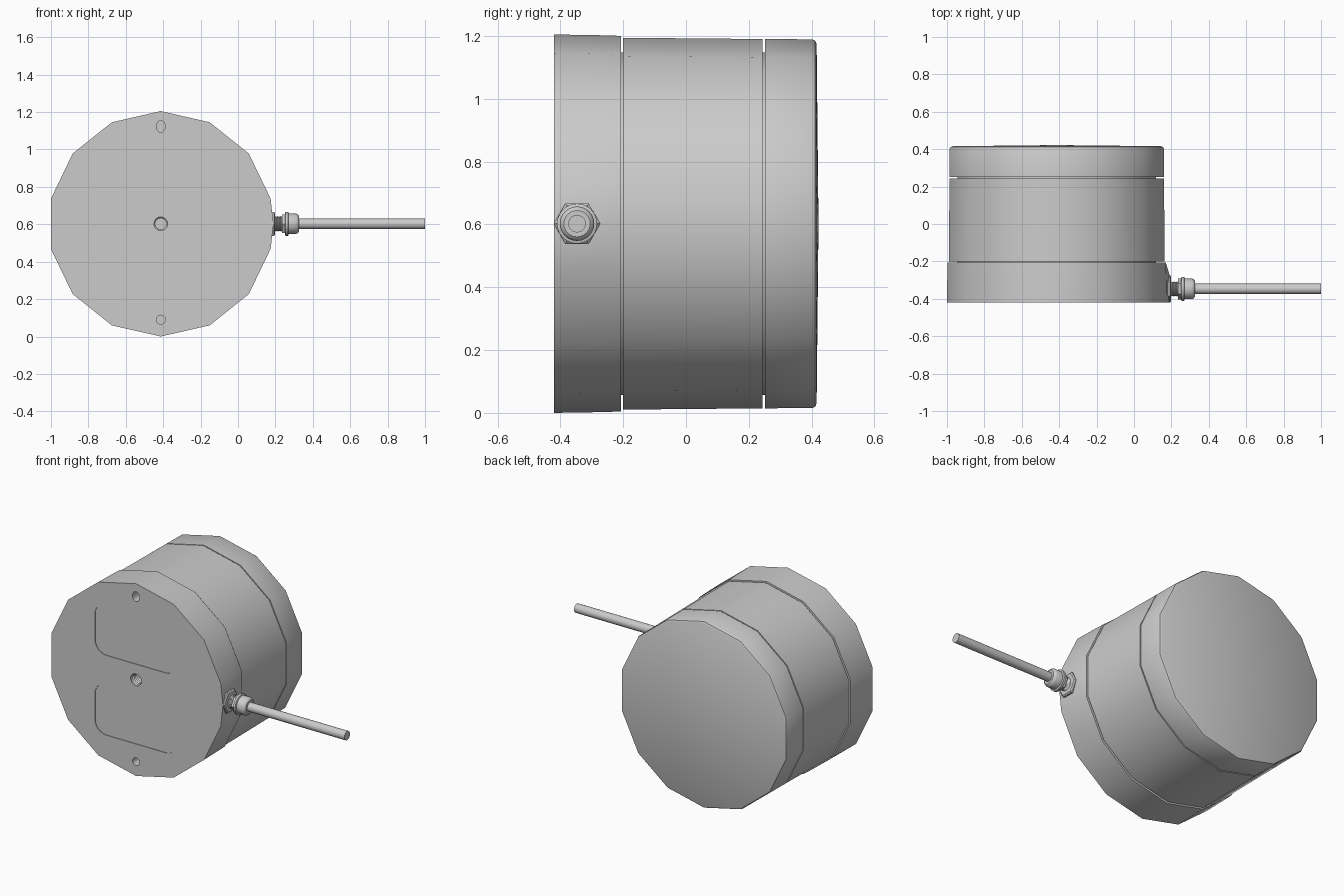
import bpy, bmesh, math
from mathutils import Vector

if "Cube" in bpy.data.objects:
    bpy.data.objects.remove(bpy.data.objects["Cube"], do_unlink=True)

X, Y, Z = Vector((1, 0, 0)), Vector((0, 1, 0)), Vector((0, 0, 1))
R = 0.6025                      # housing radius
CENTRE = Vector((-0.413, 0, R))
GLAND = Vector((0, -0.347, R))

grey = bpy.data.materials.new("grey_metal")
grey.use_nodes = True
grey.diffuse_color = (0.6, 0.6, 0.6, 1)
grey.node_tree.nodes["Principled BSDF"].inputs["Base Color"].default_value = (0.6, 0.6, 0.6, 1)


def finish(name, bm):
    bmesh.ops.remove_doubles(bm, verts=bm.verts, dist=1e-5)
    bmesh.ops.recalc_face_normals(bm, faces=bm.faces)
    mesh = bpy.data.meshes.new(name)
    bm.to_mesh(mesh)
    bm.free()
    mesh.materials.append(grey)
    obj = bpy.data.objects.new(name, mesh)
    bpy.context.collection.objects.link(obj)
    return obj


def lathe(profile, origin, axis, u, v, sides):
    """Closed solid from (position along axis, radius) points."""
    bm = bmesh.new()
    rings = []
    for pos, rad in profile:
        angles = [2 * math.pi * i / sides for i in range(sides)]
        rings.append([bm.verts.new(origin + axis * pos + (u * math.cos(a) + v * math.sin(a)) * rad)
                      for a in angles])
    for low, high in zip(rings, rings[1:]):
        for i in range(sides):
            j = (i + 1) % sides
            bm.faces.new((low[i], low[j], high[j], high[i]))
    for ring, (pos, rad) in ((rings[0], profile[0]), (rings[-1], profile[-1])):
        if rad > 0:
            bm.faces.new(ring)
    return bm


def housing(profile, sides=14, origin=CENTRE):
    return lathe(profile, origin, Y, Z, X, sides)


def gland(profile, sides=24):
    return lathe(profile, GLAND, X, Y, Z, sides)


def smooth(obj):
    bpy.ops.object.select_all(action='DESELECT')
    obj.select_set(True)
    bpy.context.view_layer.objects.active = obj
    bpy.ops.object.shade_smooth_by_angle(angle=math.radians(35))


def cut(target, cutter):
    mod = target.modifiers.new("cut", 'BOOLEAN')
    mod.operation = 'DIFFERENCE'
    mod.solver = 'EXACT'
    mod.object = cutter
    cutter.hide_render = True
    bpy.context.view_layer.objects.active = target
    bpy.ops.object.modifier_apply(modifier=mod.name)
    bpy.data.objects.remove(cutter, do_unlink=True)


# Front base, with the facet behind the cable swollen outwards
bm = housing([(-0.42, R), (-0.27, 0.6), (-0.207, 0.598)])
side = [e for e in bm.edges
        if all(v.co.x > 0.16 for v in e.verts)
        and abs(e.verts[0].co.y - e.verts[1].co.y) < 1e-4]
bmesh.ops.subdivide_edges(bm, edges=side, cuts=1)
for v in bm.verts:
    if v.co.x > 0.16 and abs(v.co.z - R) < 0.01 and v.co.y < -0.25:
        v.co.x = CENTRE.x + R
base = finish("front_base", bm)

# Shallow rounded label pockets in the front face
for z in (0.36, 0.86):
    bm = bmesh.new()
    bmesh.ops.create_cube(bm, size=1)
    for v in bm.verts:
        v.co = Vector((CENTRE.x + v.co.x * 0.57, -0.42 + v.co.y * 0.008, z + v.co.z * 0.32))
    corners = [e for e in bm.edges if abs(e.verts[0].co.y - e.verts[1].co.y) > 0.005]
    bmesh.ops.bevel(bm, geom=corners, offset=0.08, segments=6, profile=0.5, affect='EDGES')
    cut(base, finish("pocket_cutter", bm))

# Locating holes above and below, threaded hole in the middle
for z, stretch in ((1.123, 1.3), (0.09, 1.0)):
    bm = lathe([(-0.45, 0.024), (-0.36, 0.024)], Vector((CENTRE.x, 0, z)),
               Y, Z * stretch, X, 16)
    cut(base, finish("hole_cutter", bm))
thread = [(-0.45, 0.037), (-0.415, 0.037)]
thread += [(-0.408 + 0.007 * i, 0.037 if i % 2 else 0.030) for i in range(13)]
cut(base, finish("thread_cutter", housing(thread, 18)))
smooth(base)

# Inner core showing in the two grooves, then the barrel and the rear cap
smooth(finish("inner_core", housing([(-0.25, 0.545), (0.3, 0.545)])))
smooth(finish("middle_barrel", housing([(-0.2, 0.592), (0.244, 0.588)])))
smooth(finish("rear_cap", housing([(0.251, 0.588), (0.402, 0.587), (0.411, 0.583),
                                   (0.416, 0.572), (0.422, 0)])))

# Cable gland: hexagonal flange, threaded neck, clamp nut, cap
smooth(finish("gland_flange", gland([(0.168, 0.074), (0.192, 0.074), (0.198, 0.066)], 6)))
neck = [(0.19 + 0.004 * i, 0.041 if i % 2 else 0.036) for i in range(13)]
smooth(finish("gland_neck", gland(neck)))
smooth(finish("gland_nut", gland([(0.234, 0.056), (0.262, 0.056)], 6)))
smooth(finish("gland_collar", gland([(0.252, 0.058), (0.255, 0.064), (0.268, 0.064),
                                     (0.271, 0.058)])))
smooth(finish("gland_cap", gland([(0.268, 0.055), (0.31, 0.055), (0.32, 0.05),
                                  (0.326, 0.042), (0.326, 0.03)])))

# Straight cable
smooth(finish("cable", gland([(0.3, 0.028), (1.0, 0.028)], 20)))
